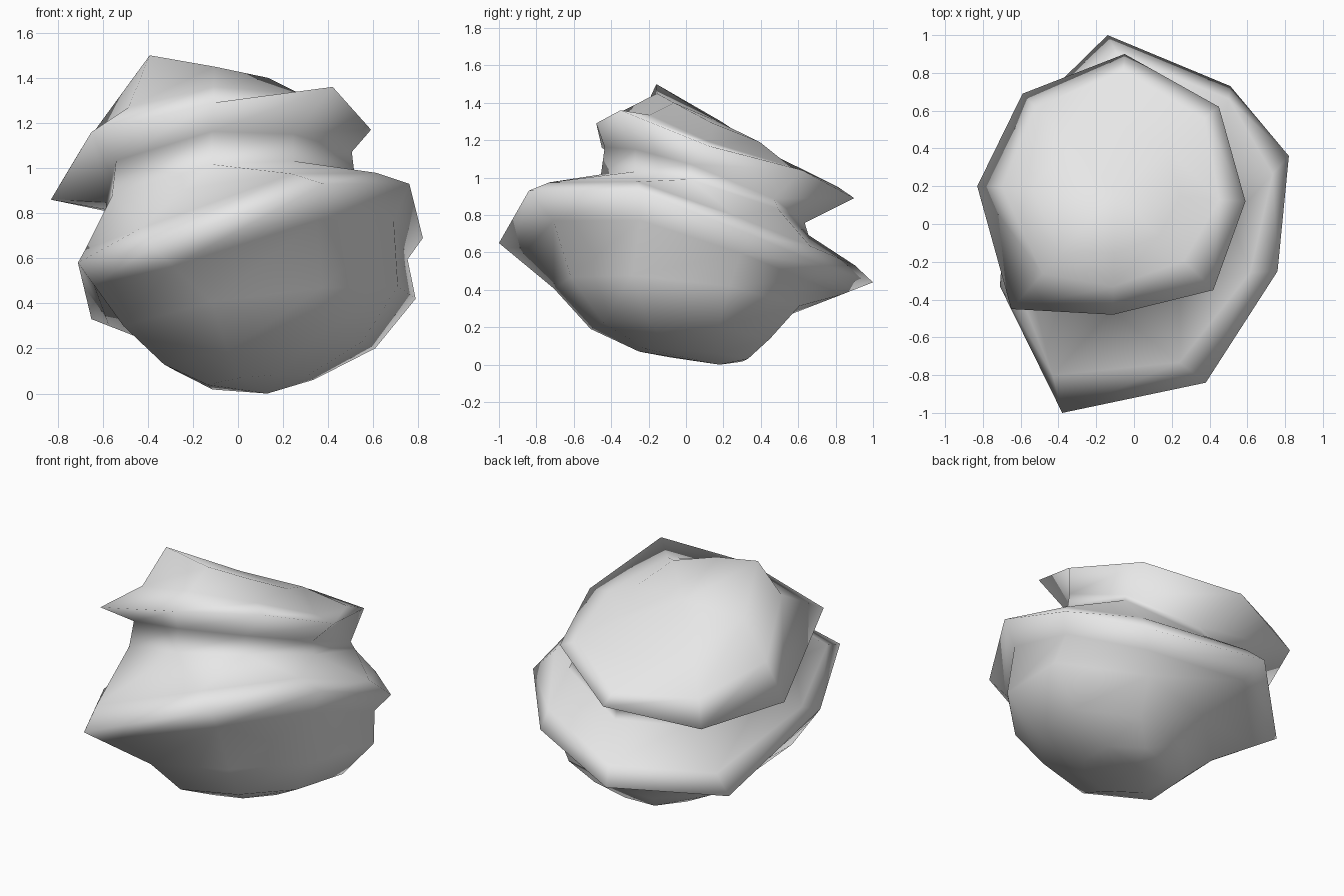
import bpy, bmesh, math
from mathutils import Vector

if "Cube" in bpy.data.objects:
    bpy.data.objects.remove(bpy.data.objects["Cube"])

N = 8

def oval(cx, cy, cz, rx, ry, gx, gy, turn, k=0, axis=40):
    """Eight-sided ring on a tilted plane, stretched by k along an axis."""
    pts = []
    for i in range(N):
        a = math.radians(turn + 45 * i)
        s = 1 + k * math.cos(2 * (a - math.radians(axis)))
        dx, dy = rx * s * math.cos(a), ry * s * math.sin(a)
        pts.append(Vector((cx + dx, cy + dy, cz + gx * dx + gy * dy)))
    return pts

def inset(ring, mid, sizes):
    """Ring pulled toward a middle point, with a size and height per corner."""
    out = []
    for p, (s, z) in zip(ring, sizes):
        q = mid.lerp(p, s)
        q.z = z
        out.append(q)
    return out

# the two jagged ridges
low_ridge = [Vector(p) for p in (
    (.82, .36, .69), (.51, .73, .53), (-.14, 1, .44), (-.65, .5, .33),
    (-.71, -.33, .58), (-.38, -1, .65), (.38, -.84, .93), (.76, -.25, .93))]
high_ridge = [Vector(p) for p in (
    (.59, .12, 1.17), (.45, .62, 1.04), (-.05, .9, .89), (-.59, .69, .81),
    (-.83, .2, .86), (-.65, -.45, 1.16), (-.11, -.48, 1.29), (.42, -.35, 1.36))]

# bowl below and neck between the ridges
foot = oval(.1, .04, .05, .24, .3, .1, -.1, 23, .08)
bowl = oval(.14, -.03, .165, .47, .49, .12, -.1, 23, .1)
belly = oval(.14, -.05, .36, .65, .67, .15, -.13, 23, .1)
neck_low = oval(-.04, .1, .855, .56, .56, .2, -.32, -8, .16, 37)
neck_high = oval(-.04, .1, .96, .55, .54, .15, -.4, -8, .14, 37)

# transitions next to the lower ridge
under_ridge, shoulder = [], []
for p, q, n in zip(low_ridge, belly, neck_low):
    u = p.lerp(q, .35)
    if u.x > .2:
        u.x, u.y = u.x * .93, u.y * .93
    under_ridge.append(u)
    shoulder.append(p.lerp(n, .28) + Vector((0, 0, .02)))

# domed cap above the upper ridge
mid = Vector((-.1, .17, 1.07))
cap_edge = inset(high_ridge, mid, (
    (.8, 1.19), (.86, 1.06), (.88, .95), (.86, .96),
    (.82, 1.08), (.7, 1.27), (.77, 1.36), (.7, 1.335)))
cap_top = inset(high_ridge, mid, (
    (.5, 1.29), (.5, 1.19), (.5, 1.06), (.5, 1.14),
    (.6, 1.3), (.53, 1.5), (.5, 1.45), (.45, 1.4)))

rings = [foot, bowl, belly, under_ridge, low_ridge, shoulder,
         neck_low, neck_high, high_ridge, cap_edge, cap_top]

bm = bmesh.new()
loops = [[bm.verts.new(p) for p in r] for r in rings]
for a, b in zip(loops, loops[1:]):
    for i in range(N):
        j = (i + 1) % N
        bm.faces.new((a[i], a[j], b[j], b[i]))
bottom = bm.verts.new((.13, .18, 0))
top = bm.verts.new((-.1, .17, 1.3))
for i in range(N):
    j = (i + 1) % N
    bm.faces.new((bottom, loops[0][j], loops[0][i]))
    bm.faces.new((top, loops[-1][i], loops[-1][j]))
bmesh.ops.recalc_face_normals(bm, faces=bm.faces)
for f in bm.faces:
    f.smooth = True

mesh = bpy.data.meshes.new("ridged_boulder")
bm.to_mesh(mesh)
bm.free()
mat = bpy.data.materials.new("light grey")
mat.diffuse_color = (.8, .8, .8, 1)
mat.use_nodes = True
mat.node_tree.nodes["Principled BSDF"].inputs["Base Color"].default_value = mat.diffuse_color
mesh.materials.append(mat)
obj = bpy.data.objects.new("ridged_boulder", mesh)
bpy.context.collection.objects.link(obj)
